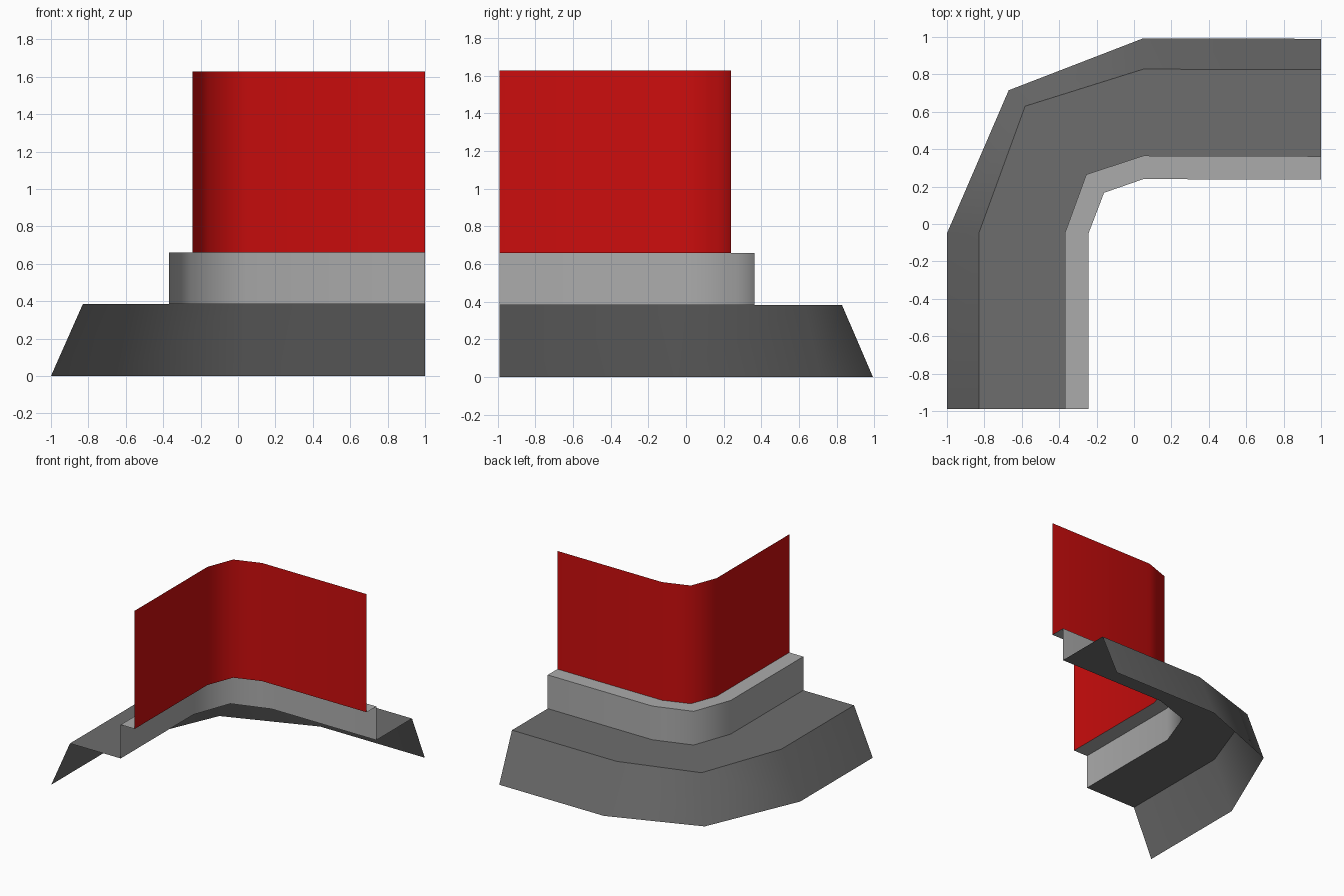
import bpy
import math

cube = bpy.data.objects.get("Cube")
if cube:
    bpy.data.objects.remove(cube, do_unlink=True)


def make_material(name, colour):
    mat = bpy.data.materials.new(name)
    mat.use_nodes = True
    mat.diffuse_color = (*colour, 1)
    mat.node_tree.nodes["Principled BSDF"].inputs["Base Color"].default_value = (*colour, 1)
    return mat


def rail(side, corner, back, z):
    """Plan line of the corner: along the right side, round the bend, along the back."""
    plan = [(-side, -0.99), (-side, -0.05), corner, (0.05, back), (1, back - 0.003)]
    return [(x, y, z) for x, y in plan]


def sweep(name, rails, mat):
    """Open sheet joining successive rails."""
    count = len(rails[0])
    verts = [p for line in rails for p in line]
    faces = []
    for r in range(len(rails) - 1):
        for i in range(count - 1):
            a = r * count + i
            faces.append((a, a + count, a + count + 1, a + 1))
    mesh = bpy.data.meshes.new(name)
    mesh.from_pydata(verts, [], faces)
    mesh.flip_normals()  # face outwards and upwards
    mesh.materials.append(mat)
    obj = bpy.data.objects.new(name, mesh)
    bpy.context.collection.objects.link(obj)
    bpy.ops.object.select_all(action="DESELECT")
    obj.select_set(True)
    bpy.context.view_layer.objects.active = obj
    bpy.ops.object.shade_smooth_by_angle(angle=math.radians(55))
    return obj


# Plan outlines, from the outer foot to the inner wall
foot = (1.0, (-0.67, 0.715), 0.993)
shoulder = (0.83, (-0.582, 0.63), 0.828)
kerb = (0.37, (-0.255, 0.265), 0.365)
wall = (0.243, (-0.16, 0.167), 0.24)
ledge_z, kerb_z, top_z = 0.384, 0.66, 1.628

dark = make_material("dark grey", (0.155, 0.155, 0.155))
light = make_material("light grey", (0.41, 0.41, 0.41))
red = make_material("red", (0.6, 0.004, 0.004))

# Sloped base with its flat ledge
sweep("base_slope", [rail(*foot, 0), rail(*shoulder, ledge_z), rail(*kerb, ledge_z)], dark)
# Stepped kerb
sweep("kerb_step", [rail(*kerb, ledge_z), rail(*kerb, kerb_z), rail(*wall, kerb_z)], light)
# Upright wall
sweep("wall_panel", [rail(*wall, kerb_z), rail(*wall, top_z)], red)
